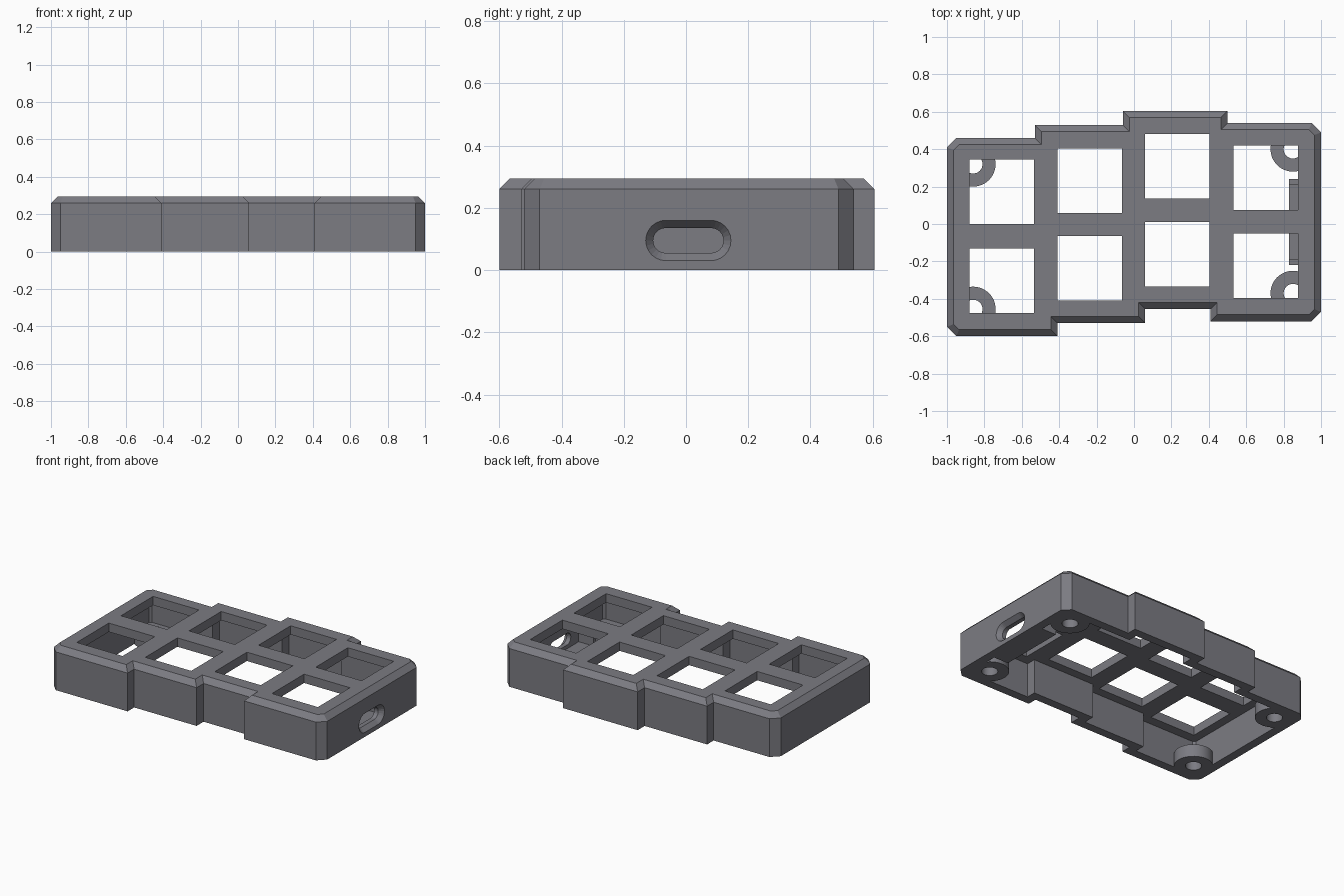
import bpy, bmesh, math
from mathutils import Vector

if "Cube" in bpy.data.objects:
    bpy.data.objects.remove(bpy.data.objects["Cube"])

grey = bpy.data.materials.new("slate grey")
grey.diffuse_color = (0.2, 0.2, 0.225, 1)
grey.use_nodes = True
grey.node_tree.nodes["Principled BSDF"].inputs["Base Color"].default_value = grey.diffuse_color


def loft(name, loops, closed=False):
    """Skin a list of matching loops; cap the ends, or join last to first."""
    bm = bmesh.new()
    rings = [[bm.verts.new(p) for p in loop] for loop in loops]
    pairs = list(zip(rings, rings[1:])) + ([(rings[-1], rings[0])] if closed else [])
    for a, b in pairs:
        for i in range(len(a)):
            j = (i + 1) % len(a)
            bm.faces.new((a[i], a[j], b[j], b[i]))
    if not closed:
        bm.faces.new(rings[0][::-1])
        bm.faces.new(rings[-1])
    bmesh.ops.recalc_face_normals(bm, faces=bm.faces)
    me = bpy.data.meshes.new(name)
    bm.to_mesh(me)
    bm.free()
    me.materials.append(grey)
    ob = bpy.data.objects.new(name, me)
    bpy.context.collection.objects.link(ob)
    return ob


def inset(poly, d):
    """Offset a counter-clockwise outline inwards by d."""
    out = []
    for i, p in enumerate(poly):
        p, a, b = Vector(p), Vector(poly[i - 1]), Vector(poly[(i + 1) % len(poly)])
        u, v = (p - a).normalized(), (b - p).normalized()
        n, m = Vector((-u.y, u.x)), Vector((-v.y, v.x))
        out.append(p + (n + m) * d / (1 + n.dot(m)))
    return out


def at(poly, z):
    return [(p[0], p[1], z) for p in poly]


def box(name, x0, x1, y0, y1, z0, z1):
    r = [(x0, y0), (x1, y0), (x1, y1), (x0, y1)]
    return loft(name, [at(r, z0), at(r, z1)])


def cut(target, cutter):
    cutter.hide_render = True
    cutter.hide_set(True)
    mod = target.modifiers.new("cut", 'BOOLEAN')
    mod.operation, mod.solver, mod.object = 'DIFFERENCE', 'EXACT', cutter


# stepped outline with clipped corners
outline = [(-1, -.55), (-.95, -.6), (-.41, -.6), (-.41, -.53), (.06, -.53), (.06, -.455),
           (.41, -.455), (.41, -.52), (.95, -.52), (1, -.47), (1, .49), (.95, .54),
           (.5, .54), (.5, .605), (-.06, .605), (-.06, .53), (-.53, .53), (-.53, .46),
           (-.95, .46), (-1, .41)]
H = .295
case = loft("case_shell", [at(outline, 0), at(outline, .26), at(inset(outline, .035), H)])

# hollow underside
hollow = inset(outline, .06)
cut(case, loft("cavity_cutter", [at(hollow, -.1), at(hollow, .235)]))

# key openings: four staggered columns of two
S = .345
for x, ys in ((-.88, (0, -.475)), (-.41, (.06, -.41)), (.06, (.135, -.335)), (.532, (.075, -.395))):
    for y in ys:
        cut(case, box("key_opening_cutter", x, x + S, y, y + S, .1, .4))


# port slot in the right wall, flared towards the outside
def stadium(x, half, r, n=12):
    pts = []
    for i in range(2 * (n + 1)):
        side = 1 if i <= n else -1
        t = math.pi * (i - (side < 0)) / n - math.pi / 2
        pts.append((x, .0075 + side * (half - r) + r * math.cos(t), .095 + r * math.sin(t)))
    return pts


cut(case, loft("port_cutter", [stadium(.9, .113, .04), stadium(.97, .113, .04),
                               stadium(1, .137, .065), stadium(1.02, .153, .081)]))

# circuit board ledge and end stops behind the port
box("board_ledge", .83, .95, -.22, .24, 0, .03)
for y in (-.22, .21):
    box("board_stop", .83, .95, y, y + .03, 0, .1)


# screw bosses in the corners
def circle(x, y, r, z, n=48):
    return [(x + r * math.cos(2 * math.pi * i / n), y + r * math.sin(2 * math.pi * i / n), z)
            for i in range(n)]


for x, y in ((-.86, .32), (-.86, -.455), (.85, .4), (.85, -.37)):
    boss = loft("screw_boss", [circle(x, y, .12, 0), circle(x, y, .12, .085),
                               circle(x, y, .05, .085), circle(x, y, .05, 0)], closed=True)
    bpy.ops.object.select_all(action='DESELECT')
    boss.select_set(True)
    bpy.context.view_layer.objects.active = boss
    bpy.ops.object.shade_smooth_by_angle(angle=math.radians(30))
